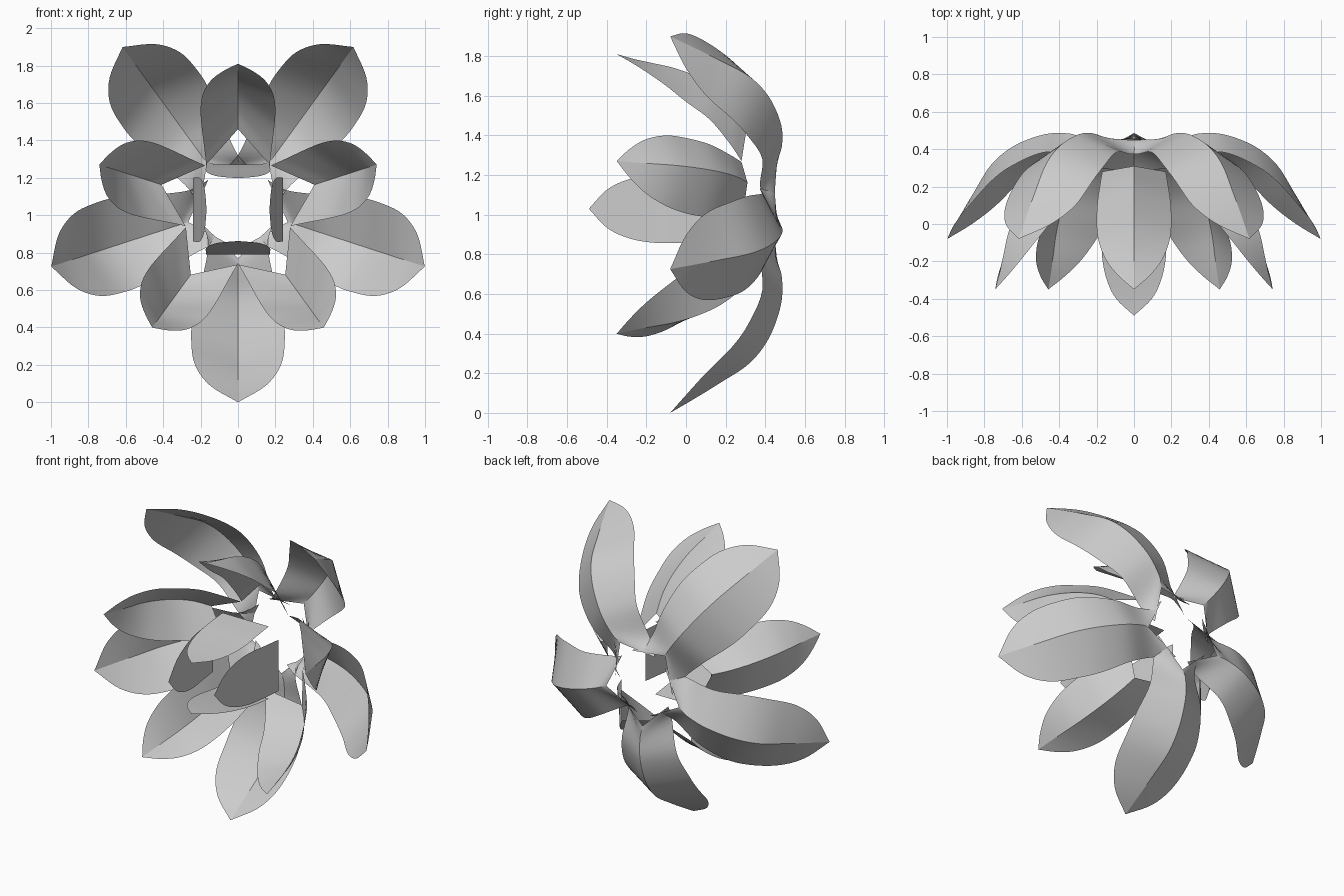
import bpy, bmesh, math
from mathutils import Vector

if "Cube" in bpy.data.objects:
    bpy.data.objects.remove(bpy.data.objects["Cube"])

grey = bpy.data.materials.new("petal_grey")
grey.diffuse_color = (0.6, 0.6, 0.6, 1)
grey.use_nodes = True
grey.node_tree.nodes["Principled BSDF"].inputs["Base Color"].default_value = grey.diffuse_color


def smooth_path(pts, n=5):
    """Catmull-Rom curve through the stations."""
    p = [Vector(q) for q in pts]
    p = [2 * p[0] - p[1]] + p + [2 * p[-1] - p[-2]]
    out = []
    for i in range(1, len(p) - 2):
        a, b, c, d = p[i - 1:i + 3]
        for k in range(n):
            t = k / n
            out.append(0.5 * (2 * b + (c - a) * t + (2 * a - 5 * b + 4 * c - d) * t * t
                              + (3 * b - a - 3 * c + d) * t ** 3))
    return out + [p[-2]]


def petal(name, angle, zc, rib, edge, crease):
    """Leaf sheet: rib = (radius, depth), edge = (radius, half width, depth)."""
    rib = smooth_path([(r, 0, y) for r, y in rib])
    edge = smooth_path(edge)
    ca, sa = math.cos(angle), math.sin(angle)

    def place(v):
        r, t, y = v
        return (r * ca - t * sa, y, zc + r * sa + t * ca)

    bm = bmesh.new()
    rows = []
    for m, e in zip(rib[:-1], edge[:-1]):
        row = []
        for f in (-1, -0.5, 0, 0.5, 1):
            v = m.lerp(e, abs(f))
            v.y = math.copysign(v.y, f)
            row.append(bm.verts.new(place(v)))
        rows.append(row)
    tip = bm.verts.new(place(rib[-1]))
    for a, b in zip(rows, rows[1:]):
        for j in range(4):
            bm.faces.new((a[j], a[j + 1], b[j + 1], b[j]))
    for j in range(4):
        bm.faces.new((rows[-1][j], rows[-1][j + 1], tip))
    for f in bm.faces:
        f.smooth = True
    # fold along the middle of the petal
    if crease:
        ribs = [r[2] for r in rows] + [tip]
        for a, b in zip(ribs, ribs[1:]):
            bm.edges.get((a, b)).smooth = False
    me = bpy.data.meshes.new(name)
    bm.to_mesh(me)
    bm.free()
    me.materials.append(grey)
    bpy.context.collection.objects.link(bpy.data.objects.new(name, me))


# Outer ring: five large petals curling back
outer_rib = [(.28, .455), (.36, .483), (.5, .48), (.67, .42),
             (.80, .32), (.90, .17), (.98, .04), (1.05, -.08)]
outer_edge = [(.107, .182, .446), (.218, .159, .375), (.43, .20, .385), (.60, .242, .315),
              (.72, .25, .23), (.85, .23, .10), (.96, .15, 0), (1.05, 0, -.08)]
for i in range(5):
    petal(f"outer_petal_{i + 1}", math.radians(-90 + 72 * i), 1.05, outer_rib, outer_edge, True)

# Middle ring: five petals between the outer ones
mid_rib = [(.43, .31), (.53, .25), (.61, .16), (.67, .05),
           (.71, -.06), (.735, -.17), (.755, -.26), (.78, -.35)]
mid_edge = [(.24, .17, .28), (.33, .18, .22), (.45, .195, .12), (.54, .20, 0),
            (.62, .187, -.10), (.69, .145, -.20), (.74, .08, -.28), (.78, 0, -.35)]
for i in range(5):
    petal(f"middle_petal_{i + 1}", math.radians(90 + 72 * i), 1.03, mid_rib, mid_edge, True)

# Inner ring: four upright petals without a fold
inner_edge = [(.24, .17, .08), (.225, .172, -.05), (.205, .17, -.18),
              (.188, .145, -.30), (.176, .095, -.40), (.168, 0, -.49)]
inner_rib = [(r, y) for r, t, y in inner_edge]
for i in range(4):
    petal(f"inner_petal_{i + 1}", math.radians(90 * i), 1.03, inner_rib, inner_edge, False)
